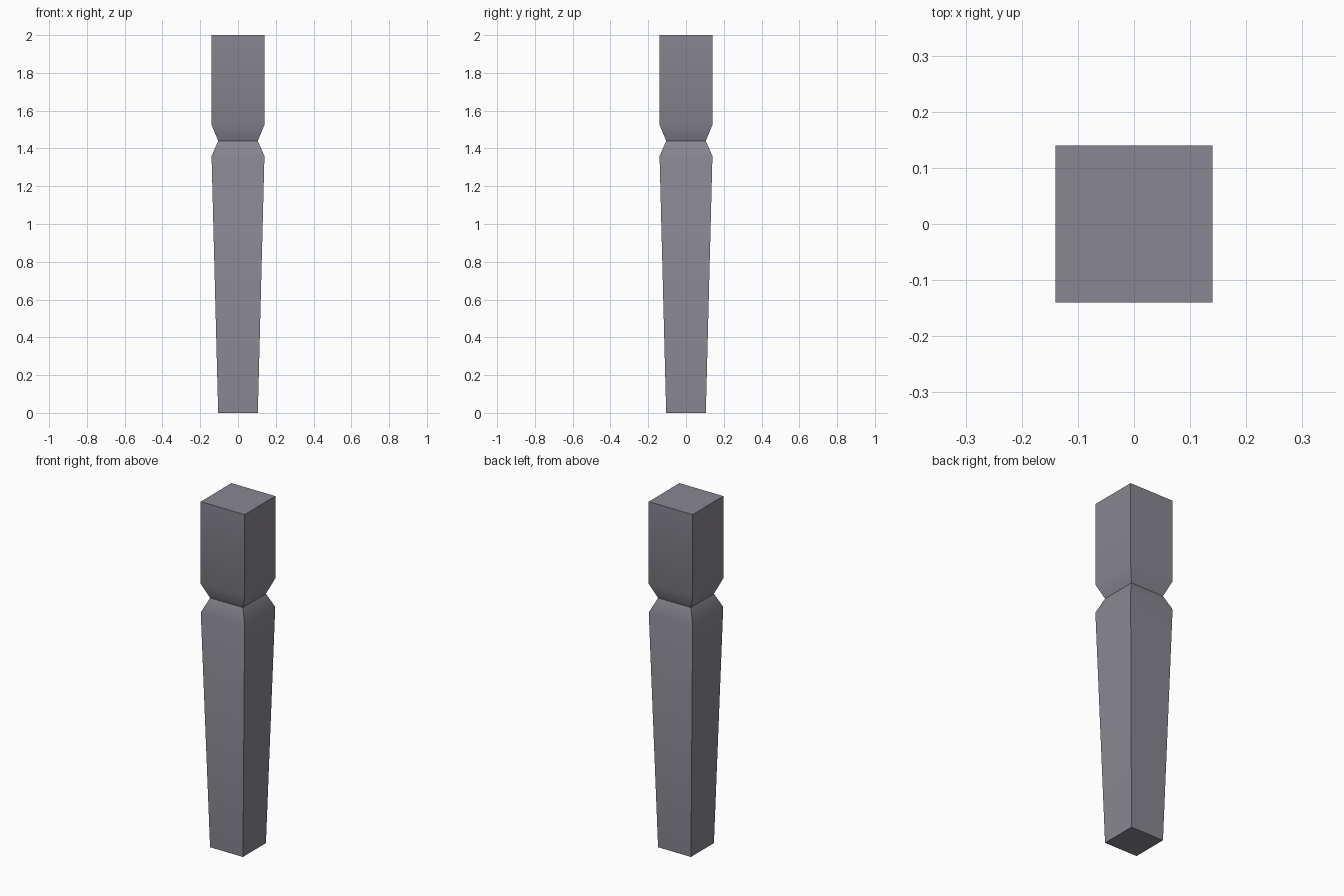
import bpy
import bmesh
from math import radians

cube = bpy.data.objects.get("Cube")
if cube:
    bpy.data.objects.remove(cube, do_unlink=True)

# Grey material
grey = bpy.data.materials.new("warm_grey")
grey.use_nodes = True
colour = (0.25, 0.24, 0.28, 1)
grey.diffuse_color = colour
grey.node_tree.nodes["Principled BSDF"].inputs["Base Color"].default_value = colour

# Half width and height of each square section, foot to top
profile = [(0.105, 0), (0.14, 1.36), (0.105, 1.44), (0.14, 1.525), (0.14, 2)]
corners = [(-1, -1), (1, -1), (1, 1), (-1, 1)]

# Square leg lofted through the sections, with a pinched neck
bm = bmesh.new()
rings = [[bm.verts.new((x * w, y * w, z)) for x, y in corners] for w, z in profile]
for low, high in zip(rings, rings[1:]):
    for i in range(4):
        j = (i + 1) % 4
        bm.faces.new((low[i], low[j], high[j], high[i]))
bm.faces.new(rings[0][::-1])
bm.faces.new(rings[-1])

mesh = bpy.data.meshes.new("table_leg")
bm.to_mesh(mesh)
bm.free()
mesh.materials.append(grey)
leg = bpy.data.objects.new("table_leg", mesh)
bpy.context.collection.objects.link(leg)

# Soft shoulders, crisp corners and neck
bpy.ops.object.select_all(action='DESELECT')
leg.select_set(True)
bpy.context.view_layer.objects.active = leg
bpy.ops.object.shade_smooth_by_angle(angle=radians(30))
